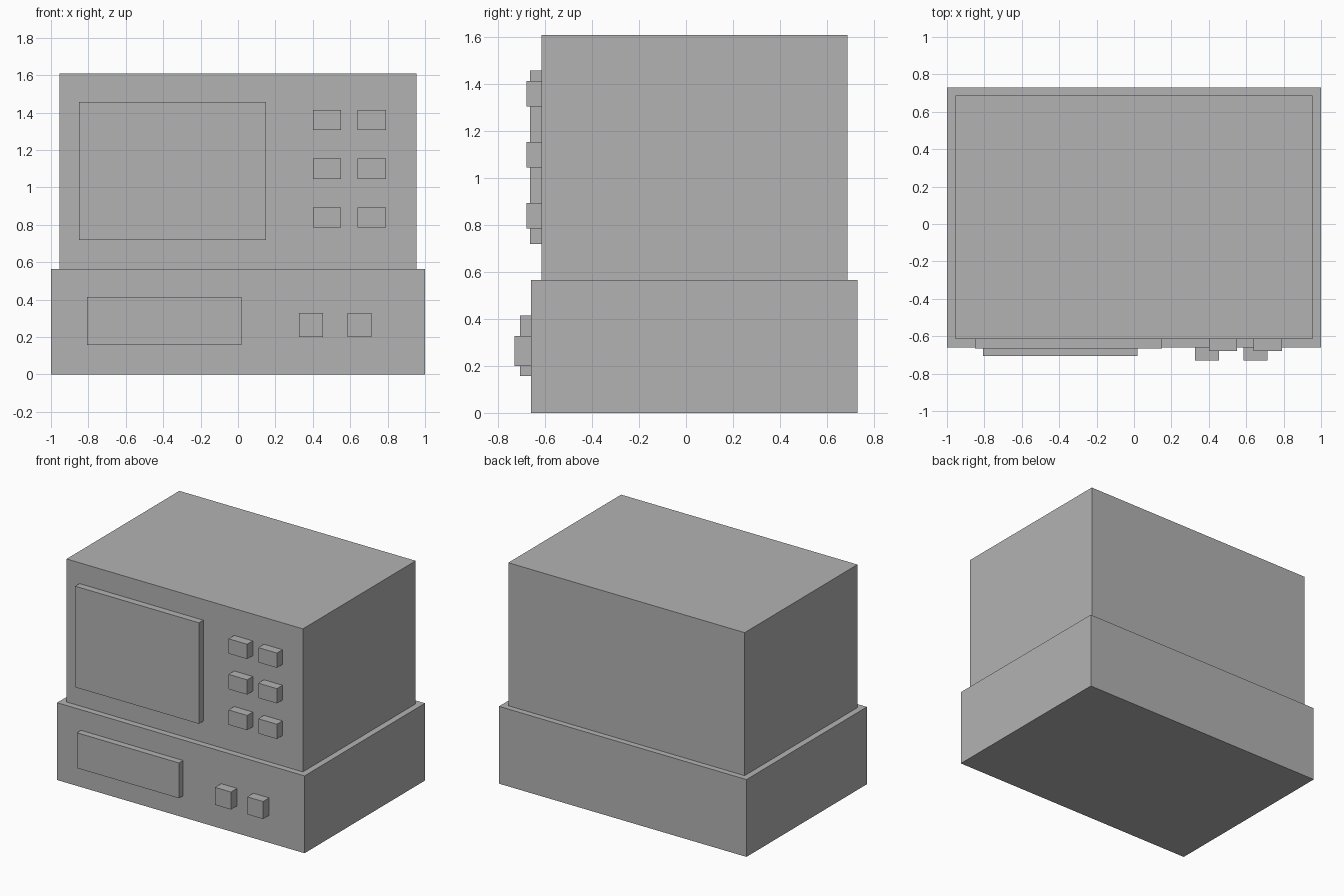
import bpy

cube = bpy.data.objects.get("Cube")
if cube:
    bpy.data.objects.remove(cube, do_unlink=True)

# Single flat casing colour
grey = bpy.data.materials.new("casing_grey")
grey.use_nodes = True
colour = (0.45, 0.45, 0.45, 1)
grey.diffuse_color = colour
for node in grey.node_tree.nodes:
    if node.type == 'BSDF_PRINCIPLED':
        node.inputs["Base Color"].default_value = colour


def box(name, x, y, z):
    """Box given by its (min, max) span on each axis."""
    spans = (x, y, z)
    bpy.ops.mesh.primitive_cube_add(size=1, location=[(a + b) / 2 for a, b in spans])
    obj = bpy.context.object
    obj.name = name
    obj.scale = [b - a for a, b in spans]
    bpy.ops.object.transform_apply(location=False, rotation=False, scale=True)
    obj.data.materials.append(grey)
    return obj


BASE_FRONT, BASE_TOP = -0.66, 0.565
BODY_FRONT = -0.615

# Wide base and slightly narrower upper housing
box("base_unit", (-1, 1), (BASE_FRONT, 0.73), (0, BASE_TOP))
box("upper_housing", (-0.955, 0.955), (BODY_FRONT, 0.687), (BASE_TOP, 1.61))

# Screen and lower front panel
box("screen", (-0.85, 0.15), (-0.665, BODY_FRONT), (0.72, 1.458))
box("front_panel", (-0.808, 0.018), (-0.707, BASE_FRONT), (0.157, 0.415))

# Grid of buttons beside the screen
for row, z in enumerate((0.84, 1.1, 1.36)):
    for column, x in enumerate((0.475, 0.715)):
        box(f"button_{row + 1}_{column + 1}", (x - 0.075, x + 0.075),
            (-0.68, BODY_FRONT), (z - 0.054, z + 0.054))

# Two square knobs on the base
for side, x in (("right", 0.39), ("left", 0.65)):
    box(f"{side}_knob", (x - 0.064, x + 0.064), (-0.73, BASE_FRONT), (0.2, 0.328))
